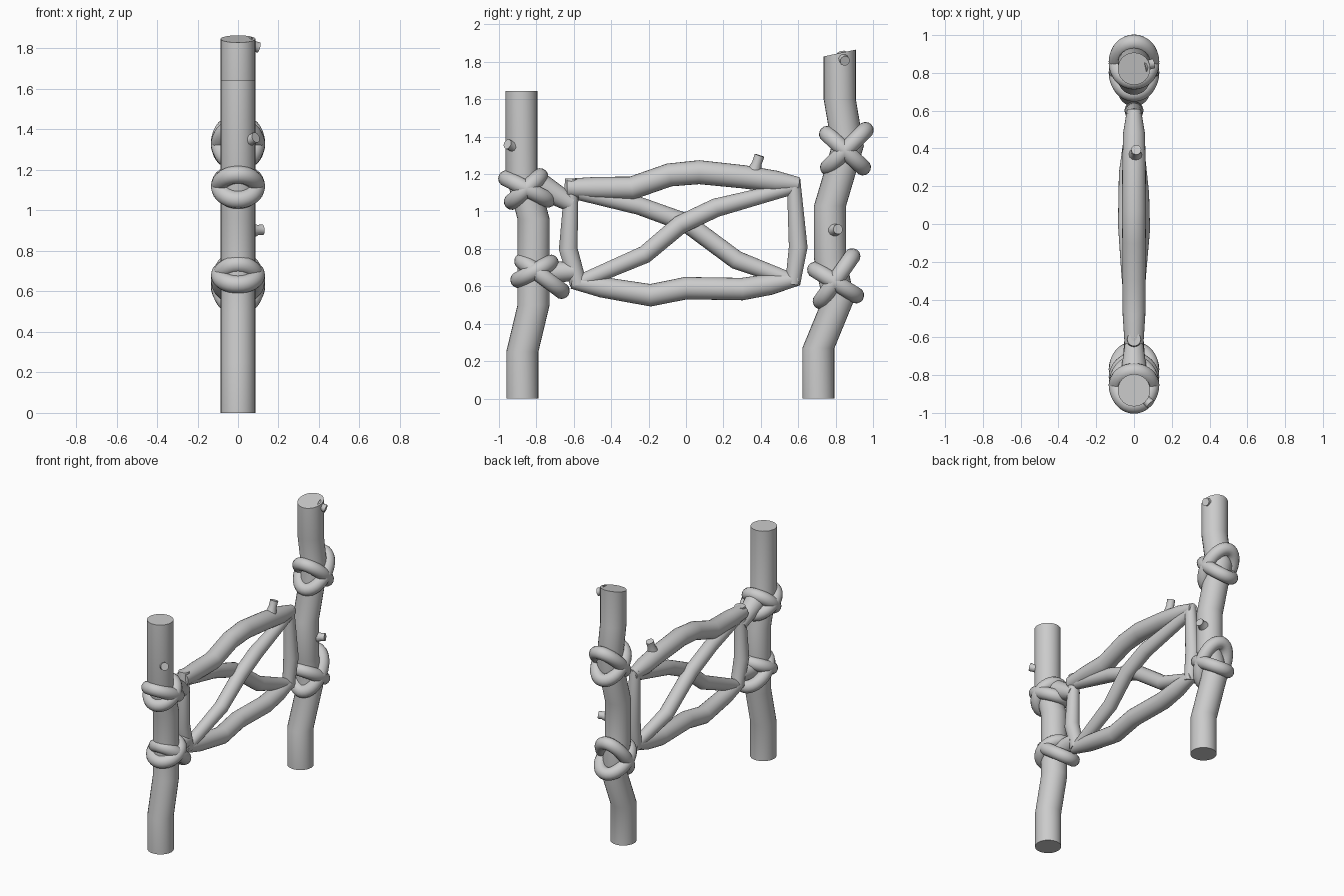
import bpy, bmesh, math
from mathutils import Vector, Matrix

cube = bpy.data.objects.get("Cube")
if cube:
    bpy.data.objects.remove(cube, do_unlink=True)


def finish(name, bm):
    bmesh.ops.recalc_face_normals(bm, faces=bm.faces[:])
    mesh = bpy.data.meshes.new(name)
    bm.to_mesh(mesh)
    bm.free()
    obj = bpy.data.objects.new(name, mesh)
    bpy.context.collection.objects.link(obj)
    bpy.ops.object.select_all(action='DESELECT')
    obj.select_set(True)
    bpy.context.view_layer.objects.active = obj
    bpy.ops.object.shade_smooth_by_angle(angle=math.radians(40))
    return obj


def branch(name, path, radii, level=False, top_slope=0, sides=24):
    """Capped tube along a path; level keeps every ring horizontal."""
    pts = [Vector(p) for p in path]
    if not isinstance(radii, (list, tuple)):
        radii = [radii] * len(pts)
    bm = bmesh.new()
    rings = []
    last = len(pts) - 1
    for i, (p, r) in enumerate(zip(pts, radii)):
        ahead = (pts[min(i + 1, last)] - pts[min(i, last - 1)]).normalized()
        behind = (pts[max(i, 1)] - pts[max(i - 1, 0)]).normalized()
        n = Vector((0, 0, 1)) if level else (ahead + behind).normalized()
        u = Vector((1, 0, 0))
        u = (u - n * u.dot(n)).normalized()
        v = n.cross(u)
        ring = []
        for k in range(sides):
            a = math.tau * k / sides
            off = (u * math.cos(a) + v * math.sin(a)) * r
            if i == last:
                off.z += top_slope * off.y
            ring.append(bm.verts.new(p + off))
        rings.append(ring)
    for a, b in zip(rings, rings[1:]):
        for k in range(sides):
            j = (k + 1) % sides
            bm.faces.new((a[k], a[j], b[j], b[k]))
    bm.faces.new(rings[0][::-1])
    bm.faces.new(rings[-1])
    return finish(name, bm)


def rope_loop(name, y, z, half_length, degrees, major=0.09, minor=0.044):
    """Oval ring around a post, tilted in the side plane."""
    bm = bmesh.new()
    turn = Matrix.Rotation(math.radians(degrees), 3, 'X')
    n, m = 32, 14
    grid = []
    for i in range(n):
        a = math.tau * i / n
        centre = Vector((major * math.cos(a), (half_length - minor) * math.sin(a), 0))
        out = Vector((math.cos(a) / major, math.sin(a) / (half_length - minor), 0)).normalized()
        row = []
        for k in range(m):
            b = math.tau * k / m
            p = centre + out * minor * math.cos(b) + Vector((0, 0, minor * math.sin(b)))
            row.append(bm.verts.new(turn @ p + Vector((0, y, z))))
        grid.append(row)
    for i in range(n):
        for k in range(m):
            a, b, l = grid[i], grid[(i + 1) % n], (k + 1) % m
            bm.faces.new((a[k], b[k], b[l], a[l]))
    return finish(name, bm)


def in_plane(*yz):
    return [(0, y, z) for y, z in yz]


# Posts
branch("front_post", in_plane((-.875, 0), (-.875, .25), (-.815, .5), (-.815, .96),
                              (-.88, 1.2), (-.88, 1.645)), .086, level=True)
branch("back_post", in_plane((.708, 0), (.708, .27), (.815, .53), (.77, .75), (.77, 1.03),
                             (.865, 1.35), (.822, 1.6), (.822, 1.847)),
       .086, level=True, top_slope=.21)

# Gate frame
branch("top_rail", in_plane((-.635, 1.125), (-.48, 1.125), (-.29, 1.125), (-.09, 1.195),
                            (.07, 1.21), (.31, 1.185), (.48, 1.16), (.605, 1.145)),
       [.05, .06, .062, .062, .064, .062, .058, .037])
branch("bottom_rail", in_plane((-.61, .625), (-.45, .595), (-.19, .552), (0, .59),
                               (.3, .585), (.45, .61), (.6, .64)),
       [.038, .055, .06, .06, .06, .056, .036])
branch("front_upright", in_plane((-.575, .61), (-.63, .8), (-.61, 1.175)), [.045, .05, .036])
branch("back_upright", in_plane((.57, .61), (.6, .81), (.575, 1.17)), [.04, .05, .036])

# Crossing braces, one on each side at the middle
branch("left_brace", [(0, -.57, .62), (.02, -.22, .77), (.035, -.03, .93),
                      (.03, .16, 1.02), (0, .58, 1.13)], [.04, .048, .05, .05, .036])
branch("right_brace", [(0, -.57, 1.1), (-.02, -.25, 1.03), (-.035, 0, .94),
                       (-.03, .27, .74), (0, .57, .63)], [.04, .048, .05, .05, .038])

# Hinge pegs tying the frame to the front post
branch("upper_hinge_peg", in_plane((-.82, 1.16), (-.61, 1.04)), [.075, .045])
branch("lower_hinge_peg", in_plane((-.8, .67), (-.6, .68)), [.065, .05])

# Rope knots: two crossed loops each
knots = {
    "front_upper": [(-.85, 1.12, .168, -27), (-.855, 1.12, .145, 42)],
    "front_lower": [(-.77, .655, .175, -37), (-.81, .68, .141, 28)],
    "back_upper": [(.85, 1.325, .174, -43), (.86, 1.335, .185, 45)],
    "back_lower": [(.8, .62, .172, -32), (.805, .64, .19, 55)],
}
for place, loops in knots.items():
    for number, loop in enumerate(loops, 1):
        rope_loop(f"{place}_rope_{number}", *loop)

# Cut twig stubs, flared where they leave the wood
twigs = {
    "front_post_twig": ((.03, -.9, 1.335), (.088, -.955, 1.36)),
    "back_post_upper_twig": ((.05, .835, 1.82), (.102, .85, 1.805)),
    "back_post_lower_twig": ((.06, .79, .9), (.122, .813, .905)),
    "top_rail_twig": ((.005, .36, 1.2), (.012, .393, 1.3)),
}
for name, (base, tip) in twigs.items():
    b, t = Vector(base), Vector(tip)
    branch(name, [b, b.lerp(t, .6), t], [.042, .026, .027], sides=12)
